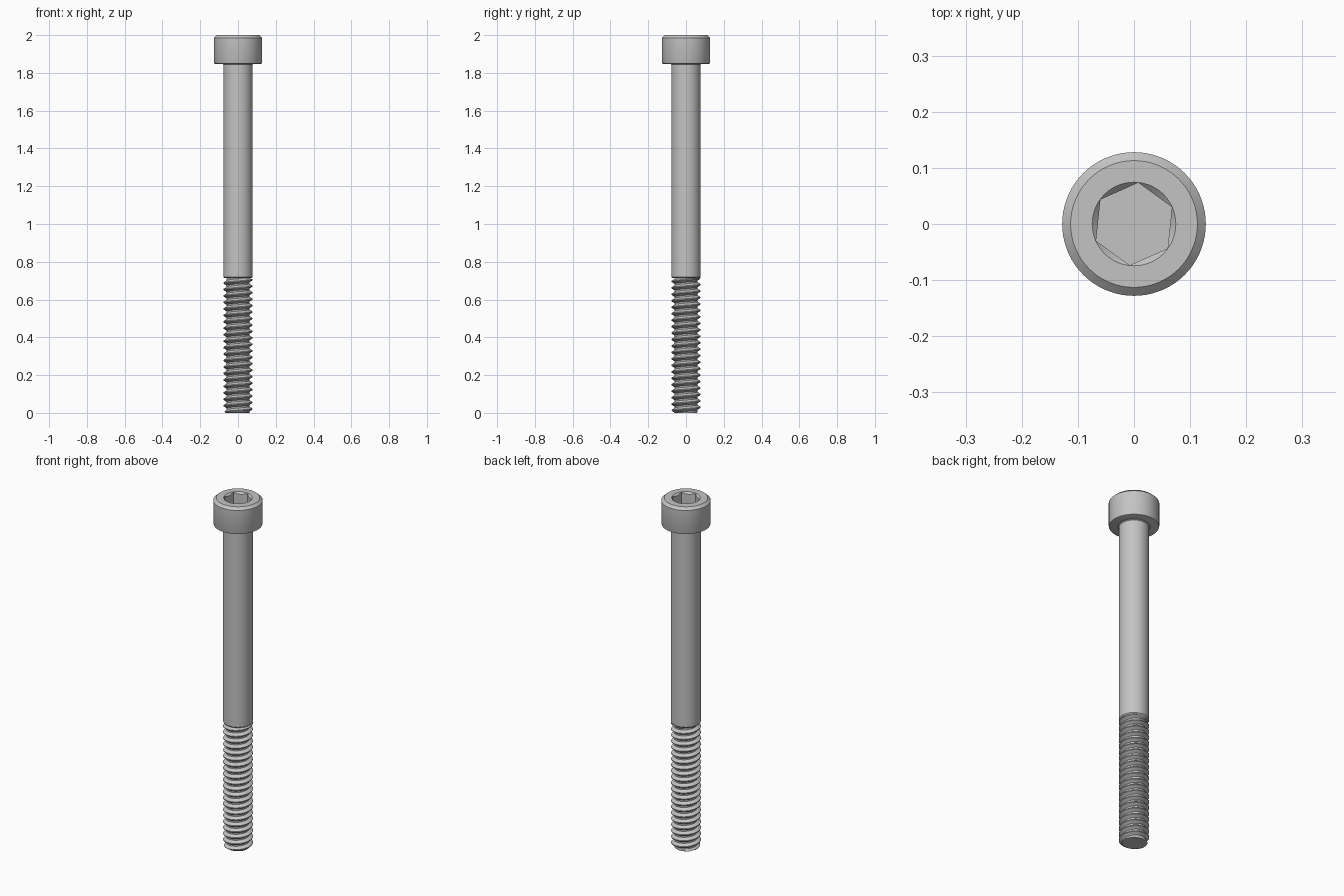
import bpy
import bmesh
from math import cos, sin, tau, radians
from mathutils import Matrix

default = bpy.data.objects.get("Cube")
if default:
    bpy.data.objects.remove(default, do_unlink=True)

# One plain steel colour
steel = bpy.data.materials.new("steel grey")
steel.use_nodes = True
steel.diffuse_color = (0.55, 0.55, 0.55, 1)
steel.node_tree.nodes["Principled BSDF"].inputs["Base Color"].default_value = (0.55, 0.55, 0.55, 1)

SEGMENTS = 72
MAJOR, ROOT = 0.077, 0.06
HEAD_Z, THREAD_TOP, PITCH = 1.848, 0.717, 0.0342


def finish(bm, name):
    """Weld the mesh, face it outwards and make it an object."""
    bmesh.ops.remove_doubles(bm, verts=bm.verts, dist=0.00001)
    bmesh.ops.recalc_face_normals(bm, faces=bm.faces)
    mesh = bpy.data.meshes.new(name)
    bm.to_mesh(mesh)
    bm.free()
    mesh.materials.append(steel)
    obj = bpy.data.objects.new(name, mesh)
    bpy.context.collection.objects.link(obj)
    return obj


def activate(obj):
    bpy.ops.object.select_all(action="DESELECT")
    obj.select_set(True)
    bpy.context.view_layer.objects.active = obj


def lathe(name, profile, sides=SEGMENTS, turn=0):
    """Revolve (radius, height) points about the z axis."""
    bm = bmesh.new()
    verts = [bm.verts.new((r, 0, z)) for r, z in profile]
    edges = [bm.edges.new(pair) for pair in zip(verts, verts[1:])]
    bmesh.ops.spin(bm, geom=verts + edges, cent=(0, 0, 0), axis=(0, 0, 1),
                   angle=tau, steps=sides)
    bmesh.ops.rotate(bm, verts=bm.verts, matrix=Matrix.Rotation(radians(turn), 3, "Z"))
    return finish(bm, name)


def cut(target, cutter):
    activate(target)
    mod = target.modifiers.new("cut", "BOOLEAN")
    mod.operation, mod.solver, mod.object = "DIFFERENCE", "EXACT", cutter
    bpy.ops.object.modifier_apply(modifier=mod.name)
    bpy.data.objects.remove(cutter, do_unlink=True)


# Cylindrical head with chamfered rim
head = lathe("head", [(0, HEAD_Z), (0.121, HEAD_Z), (0.126, HEAD_Z + 0.002),
                      (0.128, HEAD_Z + 0.007), (0.128, 1.986), (0.113, 2), (0, 2)])

# Hexagonal socket with a conical lead-in
cut(head, lathe("socket_cutter", [(0, 1.92), (0.074, 1.92), (0.074, 2.05), (0, 2.05)],
                sides=6, turn=24))
cut(head, lathe("lead_in_cutter", [(0, 1.989), (0.0635, 1.989), (0.0855, 2.011), (0, 2.011)]))

# Smooth shank and the core that carries the thread
shank = lathe("shank", [(0, 0), (ROOT - 0.0005, 0), (ROOT - 0.0005, THREAD_TOP - 0.004),
                        (MAJOR - 0.005, THREAD_TOP - 0.004), (MAJOR, THREAD_TOP + 0.002),
                        (MAJOR, HEAD_Z - 0.004), (MAJOR + 0.004, HEAD_Z), (0, HEAD_Z + 0.01)])


def thread_point(step, offset, radius):
    """Point on the right-handed helix, trimmed at the tip and at the shank."""
    z = (step / SEGMENTS + offset) * PITCH
    end = THREAD_TOP - 0.004
    if z <= 0 or z >= end:
        radius = ROOT - 0.0005
    z = min(max(z, 0), end)
    radius = min(radius, 0.066 + z * 0.8)
    angle = tau * step / SEGMENTS
    return radius * cos(angle), radius * sin(angle), z


# Helical thread: root flat, rising flank, crest flat, falling flank
section = [(0, ROOT), (0.22, ROOT), (0.54, MAJOR), (0.68, MAJOR), (1, ROOT)]
turns = int(THREAD_TOP / PITCH) + 2
bm = bmesh.new()
previous = None
for step in range(-SEGMENTS, turns * SEGMENTS + 1):
    row = [bm.verts.new(thread_point(step, o, r)) for o, r in section]
    if previous:
        for i in range(len(section) - 1):
            bm.faces.new((previous[i], row[i], row[i + 1], previous[i + 1]))
    previous = row
thread = finish(bm, "thread")

for part in (head, shank, thread):
    activate(part)
    bpy.ops.object.shade_smooth_by_angle(angle=radians(25))
